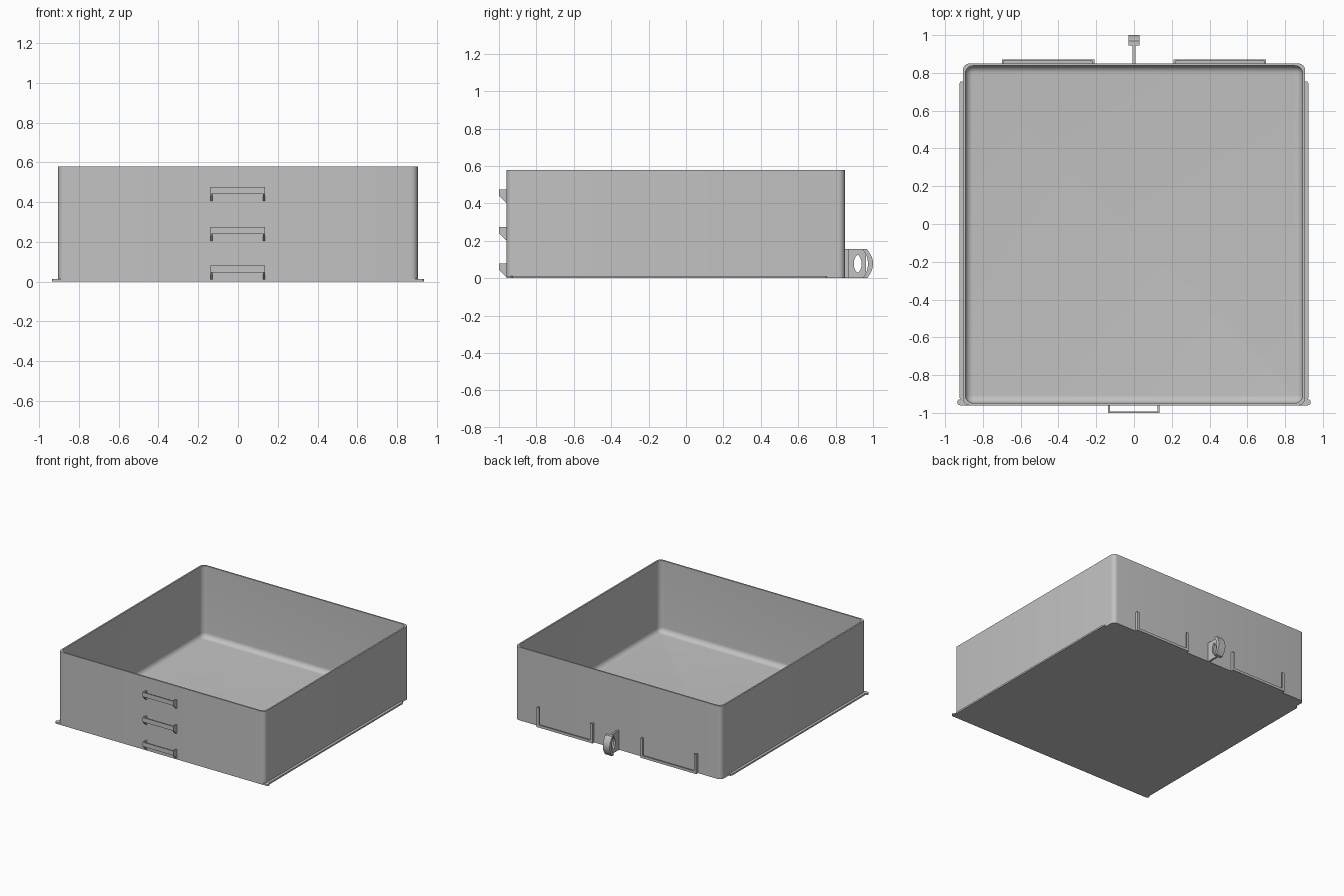
import bpy, bmesh, math
from mathutils import Vector

if "Cube" in bpy.data.objects:
    bpy.data.objects.remove(bpy.data.objects["Cube"])

grey = bpy.data.materials.new("light_grey")
grey.use_nodes = True
grey.diffuse_color = (0.54, 0.54, 0.54, 1)
grey.node_tree.nodes["Principled BSDF"].inputs["Base Color"].default_value = (0.54, 0.54, 0.54, 1)

XW, FRONT, BACK, TOP, WALL = 0.905, -0.96, 0.85, 0.58, 0.012


def finish(name, bm, smooth=True):
    bmesh.ops.recalc_face_normals(bm, faces=bm.faces)
    mesh = bpy.data.meshes.new(name)
    bm.to_mesh(mesh)
    bm.free()
    mesh.materials.append(grey)
    ob = bpy.data.objects.new(name, mesh)
    bpy.context.collection.objects.link(ob)
    if smooth:
        bpy.ops.object.select_all(action='DESELECT')
        ob.select_set(True)
        bpy.context.view_layer.objects.active = ob
        bpy.ops.object.shade_smooth_by_angle(angle=math.radians(35))
    return ob


def prism(bm, points, start, end, axis):
    """Extrude a 2D outline along x (points are y, z) or z (points are x, y)."""
    def place(p, t):
        return Vector((t, *p)) if axis == 'x' else Vector((*p, t))
    a = [bm.verts.new(place(p, start)) for p in points]
    b = [bm.verts.new(place(p, end)) for p in points]
    bm.faces.new(a)
    bm.faces.new(b)
    n = len(points)
    for i in range(n):
        j = (i + 1) % n
        bm.faces.new((a[i], a[j], b[j], b[i]))


def box(bm, x0, x1, y0, y1, z0, z1):
    prism(bm, [(x0, y0), (x1, y0), (x1, y1), (x0, y1)], z0, z1, 'z')


def rounded_ring(bm, inset, radius, z, steps=6):
    x, y0, y1 = XW - inset, FRONT + inset, BACK - inset
    corners = [(x - radius, y1 - radius), (radius - x, y1 - radius),
               (radius - x, y0 + radius), (x - radius, y0 + radius)]
    ring = []
    for k, (cx, cy) in enumerate(corners):
        for i in range(steps + 1):
            a = math.pi / 2 * (k + i / steps)
            ring.append(bm.verts.new((cx + radius * math.cos(a), cy + radius * math.sin(a), z)))
    return ring


# Open tray with rounded corners and a filleted inside floor
bm = bmesh.new()
R, FILLET = 0.042, 0.04
rings = [rounded_ring(bm, 0, 0.035, 0), rounded_ring(bm, 0, 0.035, TOP),
         rounded_ring(bm, WALL, R, TOP)]
for i in range(9):
    a = math.pi / 2 * i / 8
    d = FILLET * (1 - math.cos(a))
    rings.append(rounded_ring(bm, WALL + d, R - d, WALL + FILLET * (1 - math.sin(a))))
for lo, hi in zip(rings, rings[1:]):
    for i in range(len(lo)):
        j = (i + 1) % len(lo)
        bm.faces.new((lo[i], lo[j], hi[j], hi[i]))
bm.faces.new(rings[0])
bm.faces.new(rings[-1])
finish("tray", bm)

# Runner flange with a rounded front stop on each side
for side, s in (("left", 1), ("right", -1)):
    bm = bmesh.new()
    outline = [(0.87, FRONT), (0.92, FRONT)]
    for i in range(7):
        a = math.pi * (i / 6 - 0.5)
        outline.append((0.92 + 0.016 * math.cos(a), FRONT + 0.016 + 0.016 * math.sin(a)))
    outline += [(0.925, -0.915), (0.925, 0.74), (0.918, 0.755), (0.87, 0.755)]
    prism(bm, [(s * x, y) for x, y in outline], 0, 0.013, 'z')
    finish(side + "_runner", bm, False)

# Three open label brackets on the front
for name, top in (("upper", 0.475), ("middle", 0.275), ("lower", 0.08)):
    bm = bmesh.new()
    box(bm, -0.138, 0.135, -1, -0.992, top - 0.035, top)
    web = [(-1, top), (-0.955, top), (-0.955, top - 0.07), (-0.965, top - 0.07), (-1, top - 0.035)]
    prism(bm, web, -0.138, -0.128, 'x')
    prism(bm, web, 0.125, 0.135, 'x')
    finish(name + "_front_bracket", bm, False)

# U-shaped card channels on the back: posts, sill and a slim outer lip
for side, x0 in (("left", 0.21), ("right", -0.70)):
    x1 = x0 + 0.49
    bm = bmesh.new()
    box(bm, x0, x0 + 0.01, 0.845, 0.872, 0, 0.155)
    box(bm, x1 - 0.01, x1, 0.845, 0.872, 0, 0.155)
    box(bm, x0, x1, 0.845, 0.872, 0, 0.01)
    box(bm, x0, x0 + 0.02, 0.862, 0.872, 0, 0.155)
    box(bm, x1 - 0.02, x1, 0.862, 0.872, 0, 0.155)
    box(bm, x0, x1, 0.862, 0.872, 0, 0.02)
    finish(side + "_back_channel", bm, False)

# Back pull: thin web with a lens-shaped hole
MID, HALF = 0.0775, 0.0775
N = 24


def arc(y_end, bulge, t):
    return (y_end + bulge * (1 - t * t), MID + HALF * t)


bm = bmesh.new()
layers = []
for x in (-0.008, 0.008):
    hole, rim = [], []
    for i in range(N):
        a = 2 * math.pi * i / N
        c, s = math.cos(a), math.sin(a)
        hole.append(bm.verts.new((x, 0.918 + 0.021 * c * abs(c) ** 0.4, MID + 0.048 * s)))
        k = 1 / max(abs(c), abs(s))
        y = 0.845 if c * k < -0.999 else 0.908 + 0.063 * c * k
        rim.append(bm.verts.new((x, min(y, 0.962), MID + HALF * s * k)))
    layers.append((hole, rim))
(h0, r0), (h1, r1) = layers
for i in range(N):
    j = (i + 1) % N
    for quad in ((h0, r0), (h1, r1), (h0, h1), (r0, r1)):
        p, q = quad
        bm.faces.new((p[i], p[j], q[j], q[i]))
finish("pull_web", bm)

# Curved finger grip at the end of the web
bm = bmesh.new()
ts = [-1 + i / 6 for i in range(13)]
prism(bm, [arc(0.968, 0.032, t) for t in ts] + [arc(0.945, 0.028, -t) for t in ts], -0.03, 0.03, 'x')
finish("pull_grip", bm)
